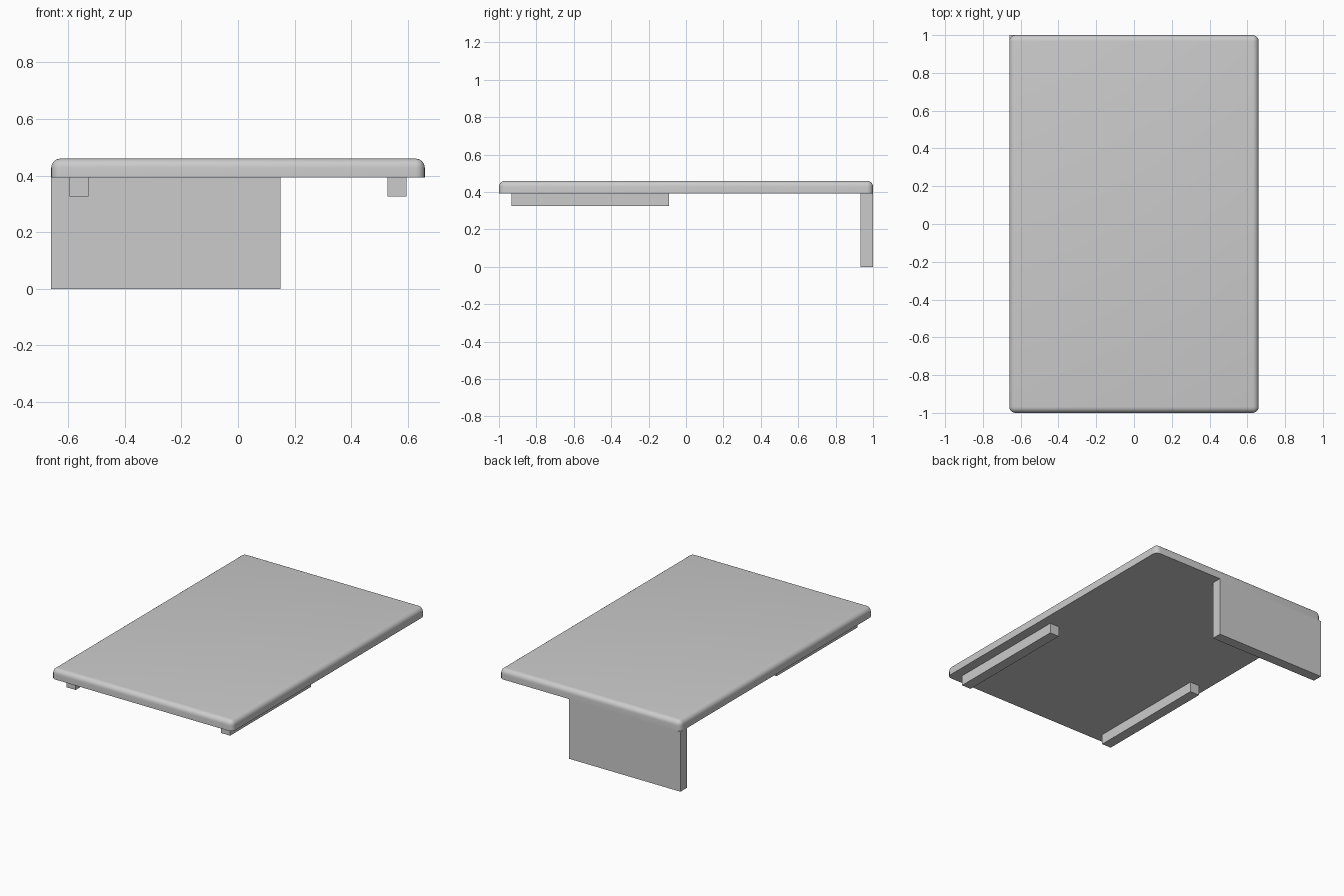
import bpy
import bmesh
from mathutils import Vector

cube = bpy.data.objects.get("Cube")
if cube:
    bpy.data.objects.remove(cube, do_unlink=True)

grey = bpy.data.materials.new("plain grey")
grey.use_nodes = True
colour = (0.6, 0.6, 0.6, 1)
grey.diffuse_color = colour
grey.node_tree.nodes["Principled BSDF"].inputs["Base Color"].default_value = colour


def box(name, low, high, round_radius=0):
    """Box between two corners; optionally round every edge not on the underside."""
    low, high = Vector(low), Vector(high)
    bm = bmesh.new()
    bmesh.ops.create_cube(bm, size=1)
    for v in bm.verts:
        v.co = (low + high) / 2 + v.co * (high - low)
    if round_radius:
        edges = [e for e in bm.edges if max(v.co.z for v in e.verts) > low.z + 0.001]
        bmesh.ops.bevel(bm, geom=edges, offset=round_radius, segments=6,
                        profile=0.5, affect='EDGES')
    mesh = bpy.data.meshes.new(name)
    bm.to_mesh(mesh)
    bm.free()
    mesh.materials.append(grey)
    obj = bpy.data.objects.new(name, mesh)
    bpy.context.collection.objects.link(obj)
    return obj


half_width, underside, top = 0.66, 0.393, 0.46

# Tabletop with softened upper edges and corners
tabletop = box("tabletop", (-half_width, -1, underside), (half_width, 1, top), 0.032)
bpy.context.view_layer.objects.active = tabletop
tabletop.select_set(True)
bpy.ops.object.shade_smooth_by_angle()

# Support panel under one rear corner
box("rear_panel", (-half_width, 0.933, 0), (0.15, 1, underside))

# Pair of runners under the front half
for side, x in (("right", -0.562), ("left", 0.562)):
    box(side + "_runner", (x - 0.034, -0.933, 0.326), (x + 0.034, -0.09, underside))
